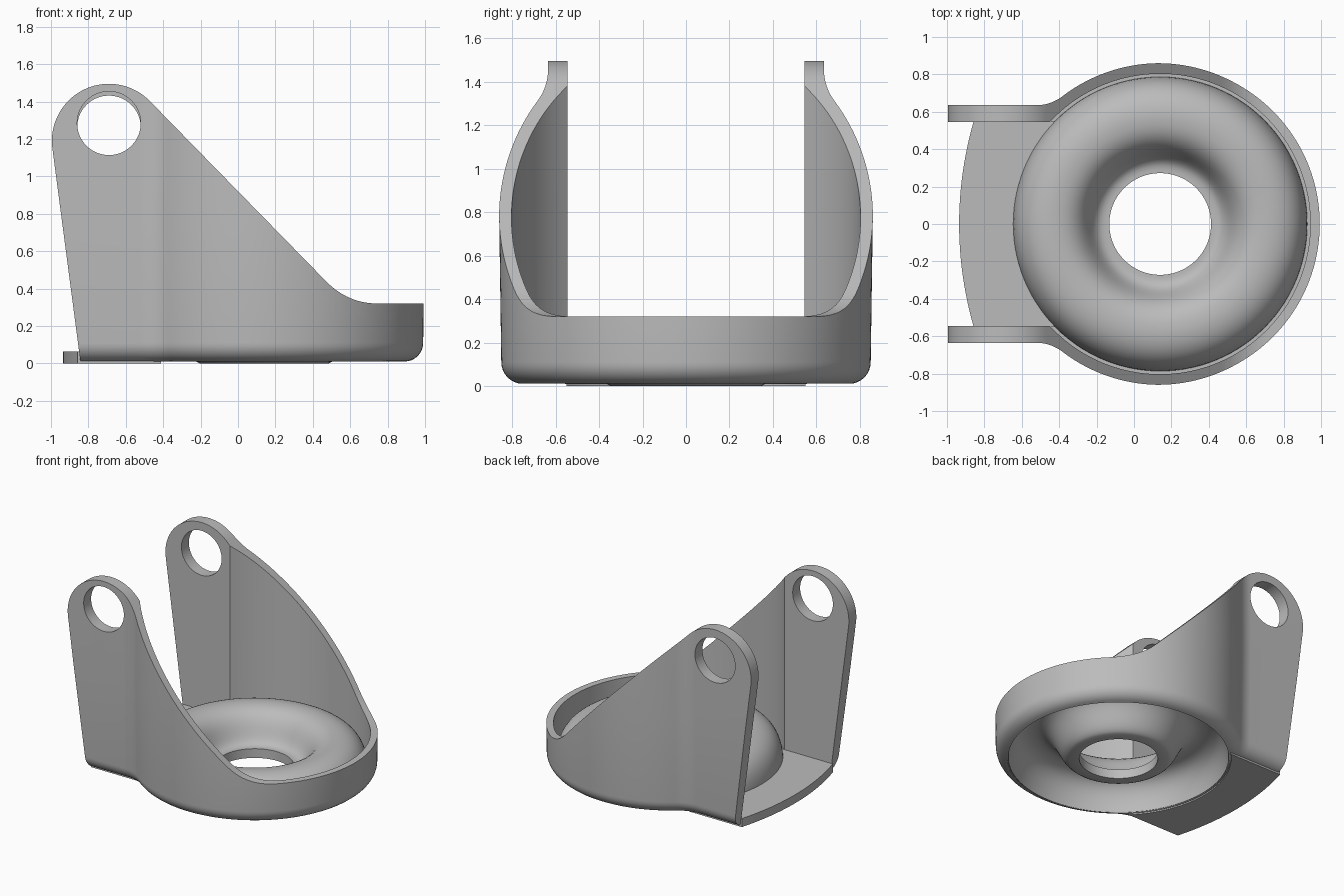
import bpy, bmesh, math

if "Cube" in bpy.data.objects:
    bpy.data.objects.remove(bpy.data.objects["Cube"], do_unlink=True)

CX = 0.14          # centre of the round cup
CUP_R = 0.86       # outer radius of the cup
ARM_Y = 0.635      # outer face of the arms
SLOT_Y = 0.545     # inner face of the arms
NECK = 0.23        # fillet radius between arm and cup

grey = bpy.data.materials.new("plain grey")
grey.use_nodes = True
grey.diffuse_color = (0.5, 0.5, 0.5, 1)
grey.node_tree.nodes["Principled BSDF"].inputs["Base Color"].default_value = (0.5, 0.5, 0.5, 1)


def arc(cx, cy, r, a, b, n):
    return [(cx + r * math.cos(a + (b - a) * i / n), cy + r * math.sin(a + (b - a) * i / n))
            for i in range(n + 1)]


def bezier(points, n=14):
    out = []
    for i in range(n + 1):
        p, t = list(points), i / n
        while len(p) > 1:
            p = [(a[0] + (b[0] - a[0]) * t, a[1] + (b[1] - a[1]) * t) for a, b in zip(p, p[1:])]
        out.append(p[0])
    return out


def mirrored(half):
    return half + [(x, -y) for x, y in reversed(half) if y > 1e-5]


def loft(name, rings, closed=False):
    """Skin matching rings; cap the ends, or join last to first."""
    bm = bmesh.new()
    loops = [[bm.verts.new(p) for p in ring] for ring in rings]
    pairs = list(zip(loops, loops[1:])) + ([(loops[-1], loops[0])] if closed else [])
    for a, b in pairs:
        for i in range(len(a)):
            j = (i + 1) % len(a)
            bm.faces.new((a[i], a[j], b[j], b[i]))
    if not closed:
        bm.faces.new(loops[0])
        bm.faces.new(loops[-1])
    bmesh.ops.recalc_face_normals(bm, faces=bm.faces)
    mesh = bpy.data.meshes.new(name)
    bm.to_mesh(mesh)
    bm.free()
    mesh.materials.append(grey)
    obj = bpy.data.objects.new(name, mesh)
    bpy.context.collection.objects.link(obj)
    return obj


def prism_z(name, outline, z0, z1):
    return loft(name, [[(x, y, z) for x, y in outline] for z in (z0, z1)])


def prism_y(name, outline, y0, y1):
    return loft(name, [[(x, y, z) for x, z in outline] for y in (y0, y1)])


def activate(obj):
    bpy.ops.object.select_all(action='DESELECT')
    obj.select_set(True)
    bpy.context.view_layer.objects.active = obj


def boolean(obj, cutter, operation):
    activate(obj)
    mod = obj.modifiers.new("cut", 'BOOLEAN')
    mod.object, mod.operation, mod.solver = cutter, operation, 'EXACT'
    bpy.ops.object.modifier_apply(modifier=mod.name)
    bpy.data.objects.remove(cutter, do_unlink=True)


def outline(inset):
    """Plan of arms and cup, moved inwards by inset."""
    fy = ARM_Y + NECK
    fx = CX - math.sqrt((CUP_R + NECK) ** 2 - fy ** 2)
    half = [(-1.2, ARM_Y - inset)]
    half += arc(fx, fy, NECK + inset, -math.pi / 2, math.atan2(-fy, CX - fx), 12)[:-1]
    half += arc(CX, 0, CUP_R - inset, math.atan2(fy, fx - CX), 0, 56)
    return mirrored(half)


# Shell: arms and cup with a rounded bottom edge and slight draft
levels = [(0.11 - 0.1 * math.cos(a), 0.11 - 0.1 * math.sin(a))
          for a in (i * math.pi / 16 for i in range(9))] + [(0.8, 0), (1.6, 0)]
shell = loft("arms_and_cup_wall", [[(x, y, z) for x, y in outline(d)] for z, d in levels])

# Side profile: rounded arm top, straight slope, sweep into the low rim
side = [(-0.828, -0.1)]
side += arc(-0.69, 1.19, 0.305, math.radians(187.5), math.radians(44), 40)
side += bezier([(0.47, 0.44), (0.587, 0.32), (0.75, 0.32)])
side += [(1.2, 0.32), (1.2, -0.1)]
boolean(shell, prism_y("side_profile", side, -1, 1), 'INTERSECT')

# Hollow inside: round cup joined to the slot between the arms
inner_r = 0.803
start = math.pi - math.asin(SLOT_Y / inner_r)
hollow = mirrored([(-1.4, SLOT_Y)] + arc(CX, 0, inner_r, start, 0, 60))
boolean(shell, prism_z("hollow", hollow, 0.05, 1.8), 'DIFFERENCE')

# Opening under the raised ring
boolean(shell, prism_z("underside", arc(CX, 0, 0.772, 0, math.tau, 96)[:-1], -0.2, 0.3), 'DIFFERENCE')

# Pivot holes
for sign, z in ((-1, 1.284), (1, 1.262)):
    hole = arc(-0.69, z, 0.17, 0, math.tau, 56)[:-1]
    boolean(shell, prism_y("hole", hole, sign * 0.4, sign * 0.8), 'DIFFERENCE')

# Raised hollow ring with a central hole, turned from a thin section
section = [(0.272, 0), (0.272, 0.07)]
section += bezier([(0.29, 0.07), (0.40, 0.07), (0.36, 0.295), (0.57, 0.295)])
section += bezier([(0.57, 0.295), (0.70, 0.295), (0.785, 0.21), (0.787, 0.04)])[1:]
section += [(0.785, 0.02)]
section += bezier([(0.763, 0.011), (0.74, 0.17), (0.68, 0.235), (0.57, 0.235)])
section += bezier([(0.57, 0.235), (0.44, 0.235), (0.43, 0.03), (0.345, 0)])[1:]
turns = [i * math.tau / 112 for i in range(112)]
ring = loft("raised_ring", [[(CX + r * math.cos(a), r * math.sin(a), z) for r, z in section]
                            for a in turns], closed=True)

# Floor plate between the arms: bowed outer edge, inner edge following the ring
bow_r = 1.98
bow = math.asin(0.55 / bow_r)
turn = math.asin(0.55 / 0.779)
plate_outline = arc(-0.935 + bow_r, 0, bow_r, math.pi - bow, math.pi + bow, 24)
plate_outline += arc(CX, 0, 0.779, math.pi + turn, math.pi - turn, 32)
plate = prism_z("floor_plate", plate_outline, 0, 0.065)

for obj in (shell, ring, plate):
    activate(obj)
    bpy.ops.object.shade_smooth_by_angle(angle=math.radians(30))
